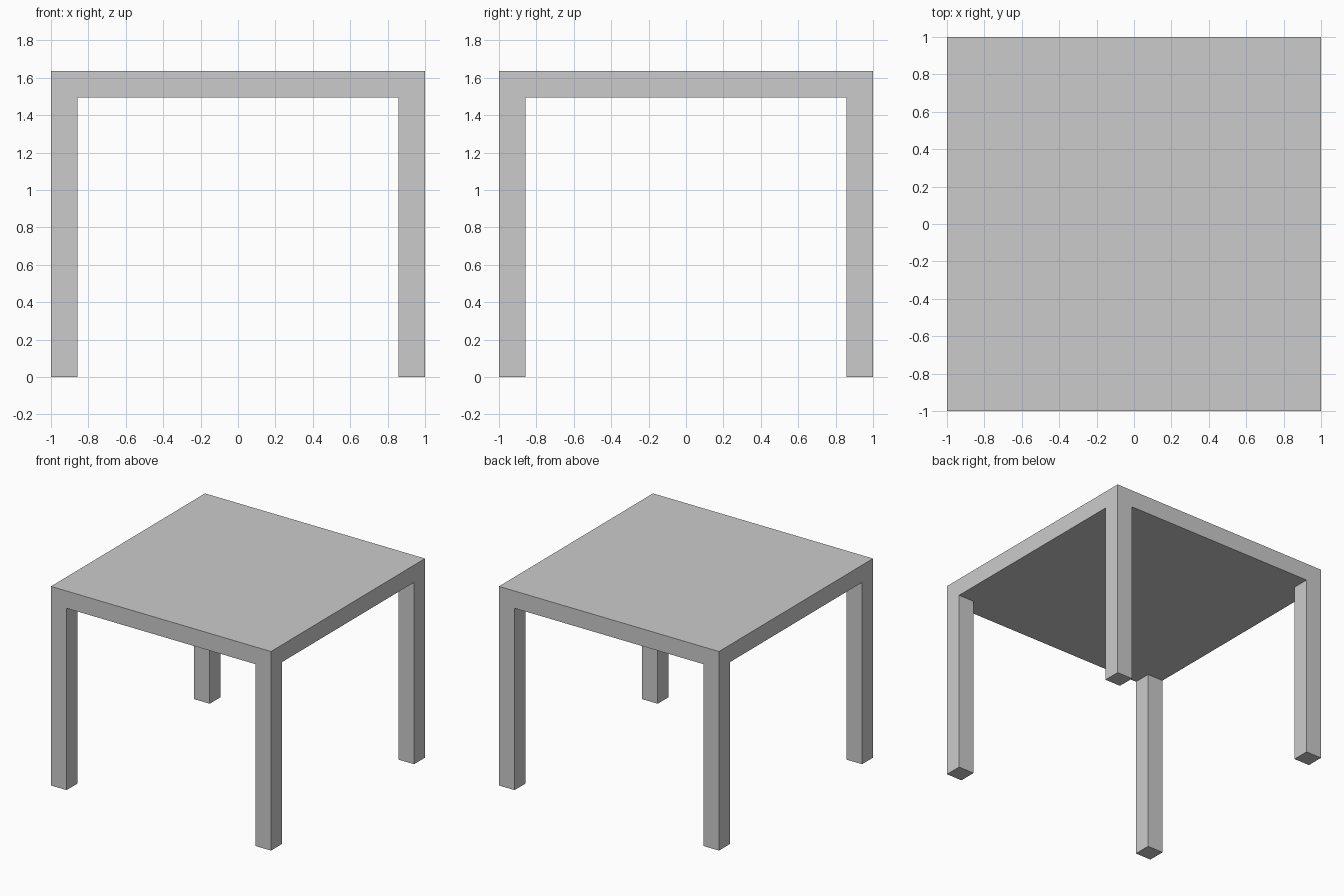
import bpy, bmesh
from mathutils import Matrix, Vector

if "Cube" in bpy.data.objects:
    bpy.data.objects.remove(bpy.data.objects["Cube"])

HEIGHT = 1.636   # top surface
THICK = 0.142    # slab thickness, same as the leg width
INNER = 1 - THICK

bm = bmesh.new()

# Square table top slab
mat = Matrix.Translation((0, 0, HEIGHT - THICK / 2)) @ Matrix.Diagonal((2, 2, THICK, 1))
bmesh.ops.create_cube(bm, size=1, matrix=mat)

# Cut lines along the inner faces of the legs
for axis in (Vector((1, 0, 0)), Vector((0, 1, 0))):
    for side in (-1, 1):
        bmesh.ops.bisect_plane(bm, geom=bm.verts[:] + bm.edges[:] + bm.faces[:],
                               plane_co=axis * side * INNER, plane_no=axis)

# Legs: pull the four corner squares of the underside down to the floor
bm.normal_update()
corners = []
for f in bm.faces:
    c = f.calc_center_median()
    if f.normal.z < -0.5 and abs(c.x) > INNER and abs(c.y) > INNER:
        corners.append(f)
feet = bmesh.ops.extrude_discrete_faces(bm, faces=corners)["faces"]
for f in feet:
    for v in f.verts:
        v.co.z = 0

bmesh.ops.recalc_face_normals(bm, faces=bm.faces[:])
mesh = bpy.data.meshes.new("table")
bm.to_mesh(mesh)
bm.free()
bpy.context.collection.objects.link(bpy.data.objects.new("table", mesh))
